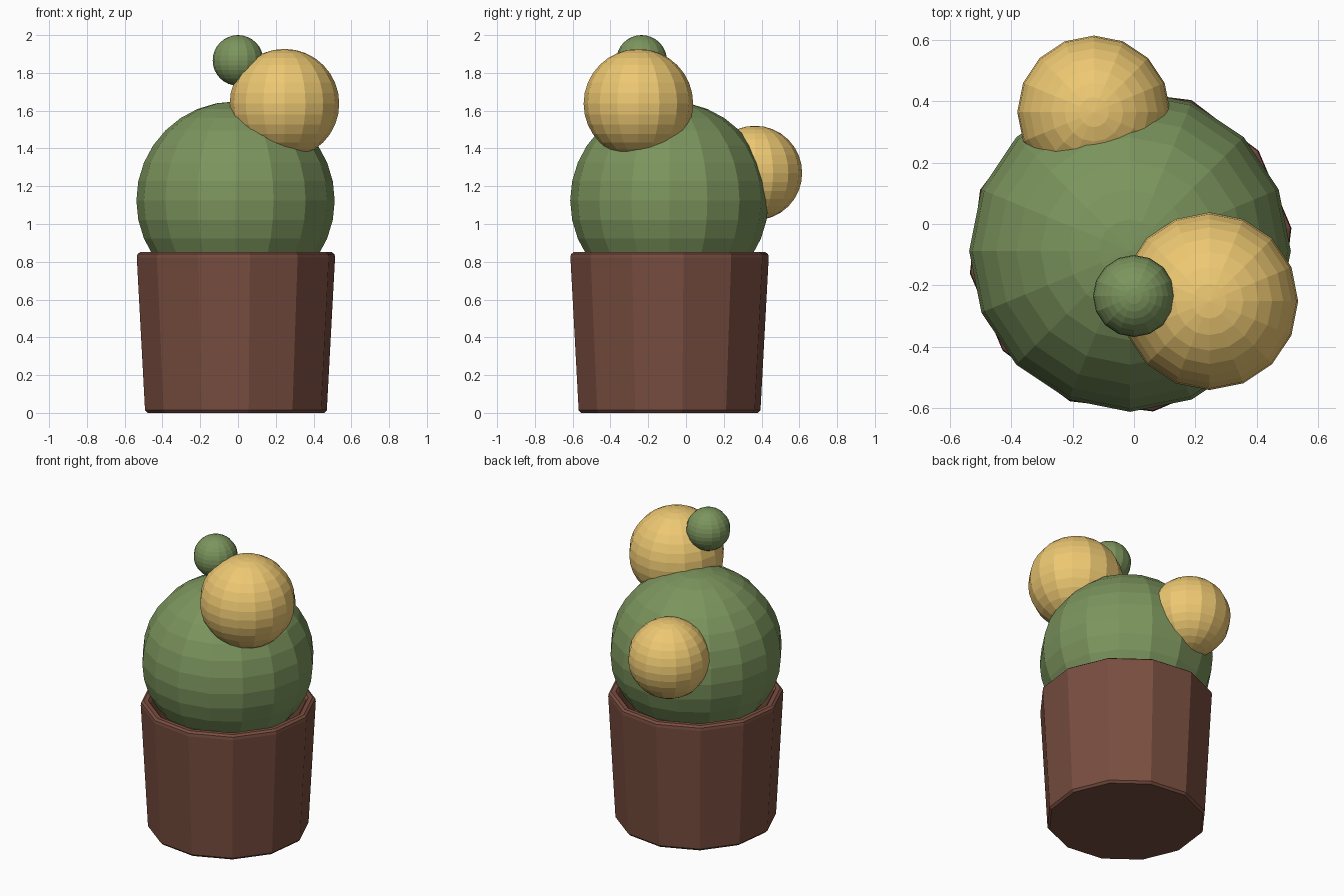
import bpy, bmesh, math

if "Cube" in bpy.data.objects:
    bpy.data.objects.remove(bpy.data.objects["Cube"])

CX, CY = -0.011, -0.087   # pot axis


def material(name, rgb):
    m = bpy.data.materials.new(name)
    m.diffuse_color = (*rgb, 1)
    m.use_nodes = True
    m.node_tree.nodes["Principled BSDF"].inputs["Base Color"].default_value = m.diffuse_color
    return m


terracotta = material("terracotta", (0.19, 0.075, 0.05))
green = material("cactus_green", (0.20, 0.30, 0.11))
yellow = material("flower_yellow", (0.85, 0.58, 0.17))


def ball(name, loc, radius, mat):
    bpy.ops.mesh.primitive_uv_sphere_add(segments=16, ring_count=16, radius=radius, location=loc)
    ob = bpy.context.object
    ob.name = name
    ob.data.materials.append(mat)
    return ob


def lathe(name, profile, sides, phase, loc, mat):
    """Closed faceted solid from (radius, z) rings, capped at both ends."""
    bm = bmesh.new()
    rings = []
    for r, z in profile:
        angles = [phase + 2 * math.pi * i / sides for i in range(sides)]
        rings.append([bm.verts.new((r * math.cos(a), r * math.sin(a), z)) for a in angles])
    for low, high in zip(rings, rings[1:]):
        for i in range(sides):
            j = (i + 1) % sides
            bm.faces.new((low[i], low[j], high[j], high[i]))
    bm.faces.new(rings[0][::-1])
    bm.faces.new(rings[-1])
    bmesh.ops.recalc_face_normals(bm, faces=bm.faces)
    me = bpy.data.meshes.new(name)
    bm.to_mesh(me)
    bm.free()
    ob = bpy.data.objects.new(name, me)
    ob.location = loc
    me.materials.append(mat)
    bpy.context.collection.objects.link(ob)
    return ob


# Twelve-sided pot: bevelled foot, flared wall, bevelled rim, hollow inside
pot_profile = [(0.473, 0.0), (0.486, 0.014), (0.530, 0.822), (0.527, 0.840), (0.512, 0.851),
               (0.485, 0.851), (0.472, 0.835), (0.455, 0.60)]
lathe("pot", pot_profile, 12, math.radians(8), (CX, CY, 0), terracotta)

# Cactus body and the small bud on top
ball("cactus_body", (-0.013, -0.088, 1.124), 0.525, green)
ball("top_bud", (0.0, -0.235, 1.866), 0.134, green)

# Round flowers
ball("front_flower", (0.246, -0.252, 1.637), 0.29, yellow)
ball("back_flower", (-0.131, 0.365, 1.27), 0.25, yellow)
